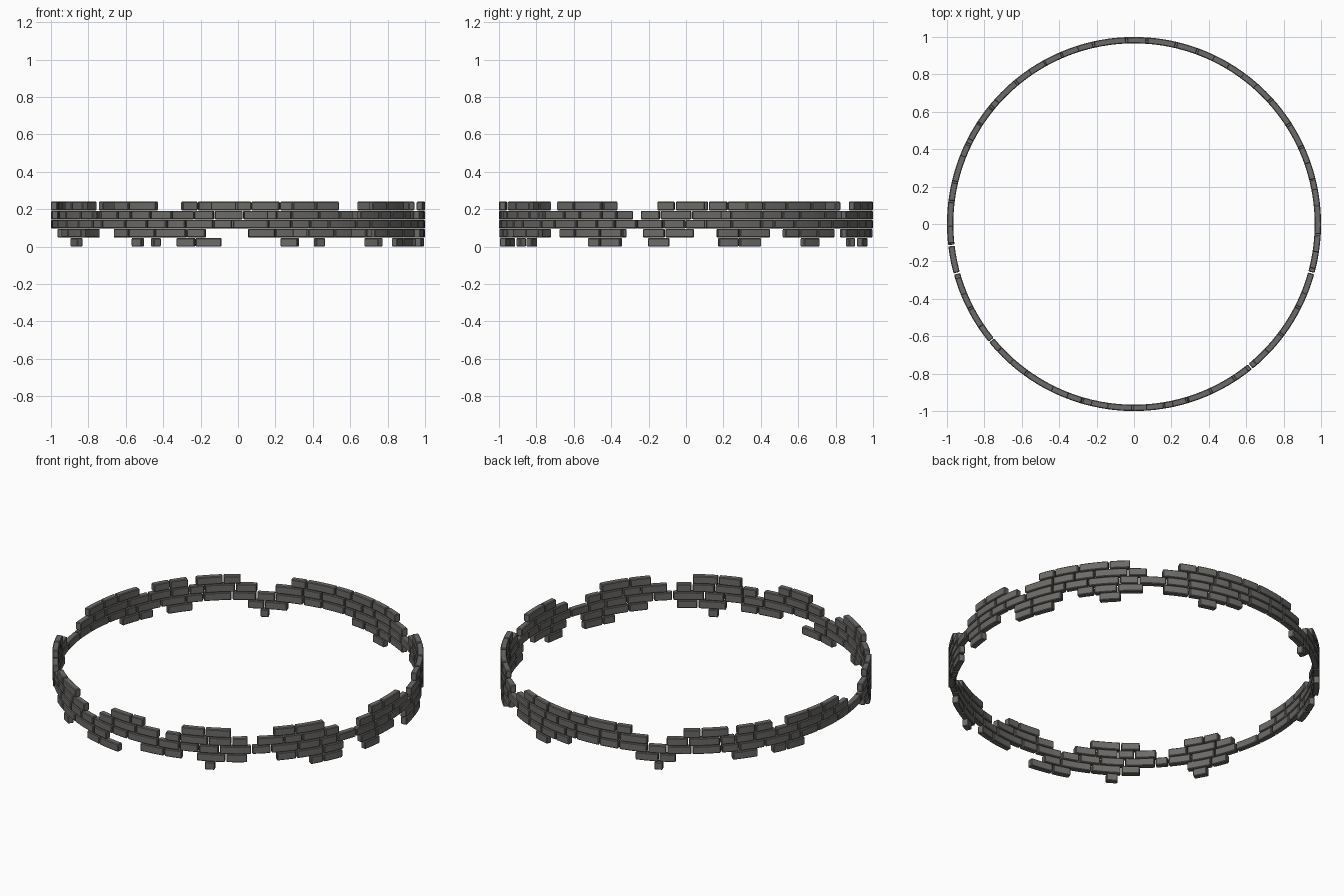
import bpy, bmesh, math, random

if "Cube" in bpy.data.objects:
    bpy.data.objects.remove(bpy.data.objects["Cube"])

random.seed(4)
R_OUT, R_IN = 1.0, 0.966      # ring wall thickness
PITCH, HEIGHT = 0.0485, 0.0455  # course spacing and brick height
CH = 0.004                    # chamfer on brick edges
GAP = 0.2                     # half joint between bricks, degrees

stone = bpy.data.materials.new("grey_stone")
stone.diffuse_color = (0.150, 0.146, 0.138, 1)
stone.use_nodes = True
stone.node_tree.nodes["Principled BSDF"].inputs["Base Color"].default_value = stone.diffuse_color

# Angular spans (degrees, counter-clockwise from +x) of each brick course
top_spans = [(-158, -146), (-132, -116), (-98.5, -85.7), (-73, -57), (-44, -27),
             (-9, 6), (19, 49), (64, 108), (124, 138.5), (141, 153), (158, 181)]
course_spans = {
    "bottom_course": [(-154, -149), (-125, -121), (-109.5, -95), (-65.5, -62),
                      (-32, -20.5), (-12, -5), (10, 24), (39, 46),
                      (70.7, 76.7), (115, 118)],
    "lower_course": [(-161, -147), (-132, -100), (-87, -72.5), (-68, -52),
                     (-43, -20), (-13.6, 2.6), (9.5, 27), (32, 53),
                     (59, 86), (109, 122), (139.5, 148), (153, 165)],
    "middle_course": [(-180, 180)],
}
# the upper course reaches half a brick past the top one; close spans merge
upper = []
for a, b in top_spans:
    a, b = a - 5.2, b + 5.2
    if upper and a <= upper[-1][1]:
        upper[-1] = (upper[-1][0], b)
    else:
        upper.append((a, b))
course_spans["upper_course"] = upper
course_spans["top_course"] = top_spans


def section(inset):
    """Chamfered rectangle (radius, height), shrunk by inset."""
    r0, r1, z0, z1 = R_IN + inset, R_OUT - inset, inset, HEIGHT - inset
    c = CH - inset * 0.6
    return [(r0 + c, z0), (r1 - c, z0), (r1, z0 + c), (r1, z1 - c),
            (r1 - c, z1), (r0 + c, z1), (r0, z1 - c), (r0, z0 + c)]


def add_brick(bm, a, b, z):
    """One curved brick between two angles, with chamfered ends."""
    e = math.degrees(CH)
    n = max(1, round((b - a) / 2.5))
    stations = [(a, CH * 0.9)]
    stations += [(a + e + (b - a - 2 * e) * i / n, 0) for i in range(n + 1)]
    stations += [(b, CH * 0.9)]
    rings = []
    for ang, inset in stations:
        t = math.radians(ang)
        rings.append([bm.verts.new((r * math.cos(t), r * math.sin(t), z + h))
                      for r, h in section(inset)])
    for p, q in zip(rings, rings[1:]):
        for i in range(8):
            j = (i + 1) % 8
            bm.faces.new((p[i], p[j], q[j], q[i]))
    bm.faces.new(rings[0][::-1])
    bm.faces.new(rings[-1])


def split_span(a, b):
    """Divide a span into bricks of uneven length."""
    n = max(1, round((b - a) / 7.5))
    step = (b - a) / n
    cuts = [a + i * step + random.uniform(-0.28, 0.28) * step for i in range(1, n)]
    cuts = [a] + cuts + [b]
    return list(zip(cuts, cuts[1:]))


# Brick courses, from the ground up
for level, (name, spans) in enumerate(course_spans.items()):
    bm = bmesh.new()
    for a, b in spans:
        for p, q in split_span(a, b):
            add_brick(bm, p + GAP, q - GAP, level * PITCH)
    bmesh.ops.recalc_face_normals(bm, faces=bm.faces)
    mesh = bpy.data.meshes.new(name)
    bm.to_mesh(mesh)
    bm.free()
    mesh.materials.append(stone)
    bpy.context.collection.objects.link(bpy.data.objects.new(name, mesh))
